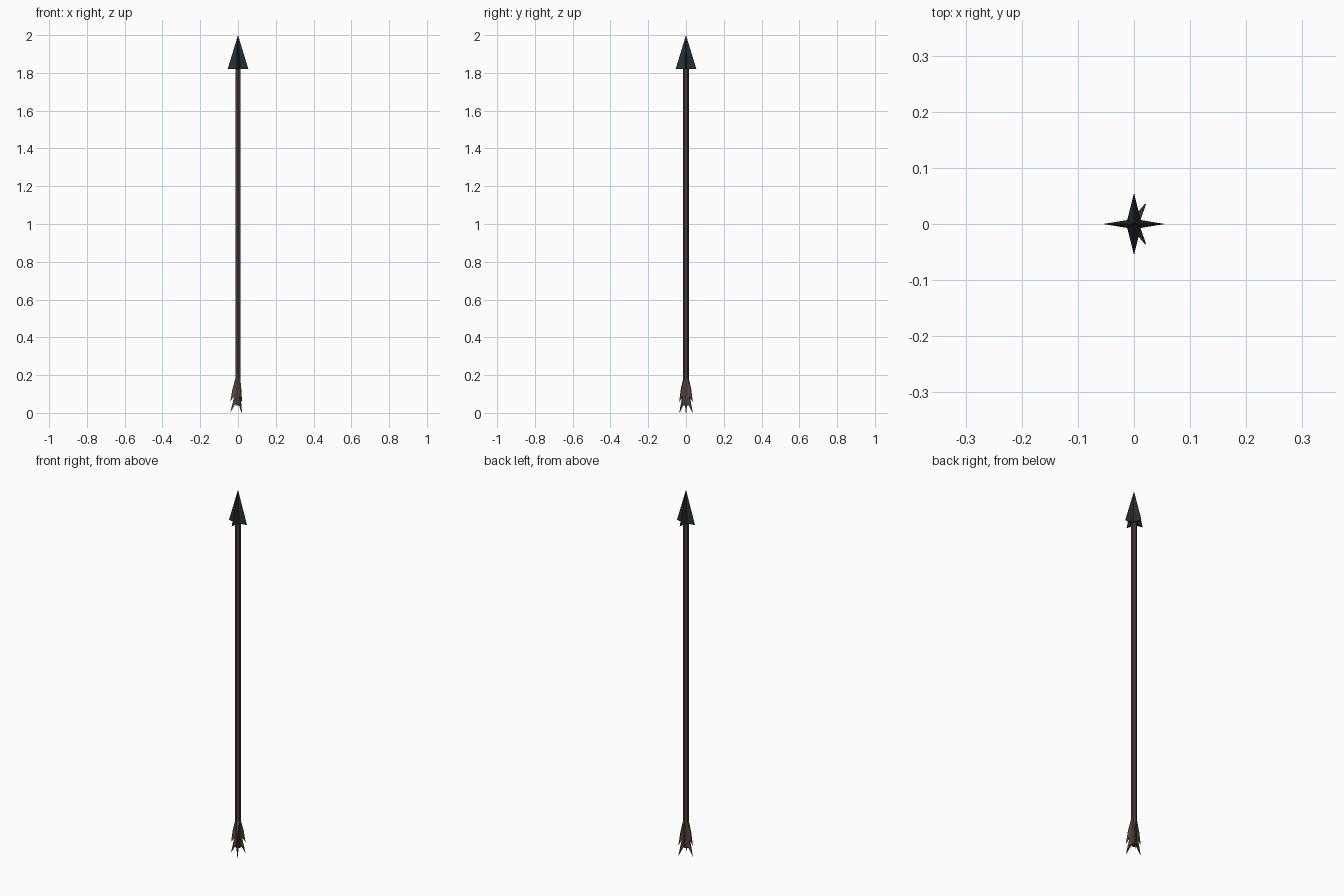
import bpy, bmesh, math
from mathutils import Matrix

if "Cube" in bpy.data.objects:
    bpy.data.objects.remove(bpy.data.objects["Cube"])


def material(name, rgb):
    m = bpy.data.materials.new(name)
    m.diffuse_color = (*rgb, 1)
    m.use_nodes = True
    m.node_tree.nodes["Principled BSDF"].inputs["Base Color"].default_value = m.diffuse_color
    return m


iron = material("dark iron", (0.020, 0.029, 0.030))
wood = material("dark wood", (0.060, 0.044, 0.037))
feather = material("brown feather", (0.090, 0.066, 0.048))


def make_object(name, bm, mat):
    bmesh.ops.recalc_face_normals(bm, faces=bm.faces)
    mesh = bpy.data.meshes.new(name)
    bm.to_mesh(mesh)
    bm.free()
    mesh.materials.append(mat)
    obj = bpy.data.objects.new(name, mesh)
    bpy.context.collection.objects.link(obj)
    return obj


# Shaft: six-sided rod with corners facing front and back
bm = bmesh.new()
bottom, top = 0.04, 1.84
bmesh.ops.create_cone(bm, cap_ends=True, segments=6, radius1=0.015, radius2=0.015,
                      depth=top - bottom,
                      matrix=Matrix.Translation((0, 0, (top + bottom) / 2)))
ys = max(abs(v.co.y) for v in bm.verts)
if ys < 0.0145:  # make sure corners lie on the y axis
    bmesh.ops.rotate(bm, verts=bm.verts, matrix=Matrix.Rotation(math.pi / 6, 3, 'Z'))
make_object("shaft", bm, wood)

# Arrowhead: pyramid on a four-pointed star
bm = bmesh.new()
star = [(0.055, 0), (0.012, 0.007), (0, 0.055), (-0.012, 0.007),
        (-0.055, 0), (-0.012, -0.007), (0, -0.055), (0.012, -0.007)]
ring = [bm.verts.new((x, y, 1.82)) for x, y in star]
tip = bm.verts.new((0, 0, 2.0))
hub = bm.verts.new((0, 0, 1.82))
for i in range(8):
    a, b = ring[i], ring[(i + 1) % 8]
    bm.faces.new((a, b, tip))
    bm.faces.new((b, a, hub))
make_object("arrowhead", bm, iron)

# Fletching: three notched vanes, thick at the shaft and thin at the rim
profile = [(0.004, 0.195), (0.013, 0.185), (0.030, 0.125), (0.041, 0.058),
           (0.024, 0.088), (0.024, 0.072), (0.041, 0.0), (0.016, 0.045), (0.004, 0.055)]
for n, angle in enumerate((60, 180, 300), 1):
    bm = bmesh.new()
    sides = []
    for s in (-1, 1):
        sides.append([bm.verts.new((r, s * (0.0085 - 0.18 * r), z)) for r, z in profile])
    bm.faces.new(sides[0])
    bm.faces.new(sides[1][::-1])
    for i in range(len(profile)):
        j = (i + 1) % len(profile)
        bm.faces.new((sides[0][i], sides[0][j], sides[1][j], sides[1][i]))
    bmesh.ops.rotate(bm, verts=bm.verts, matrix=Matrix.Rotation(math.radians(angle), 3, 'Z'))
    make_object(f"feather_vane_{n}", bm, feather)
